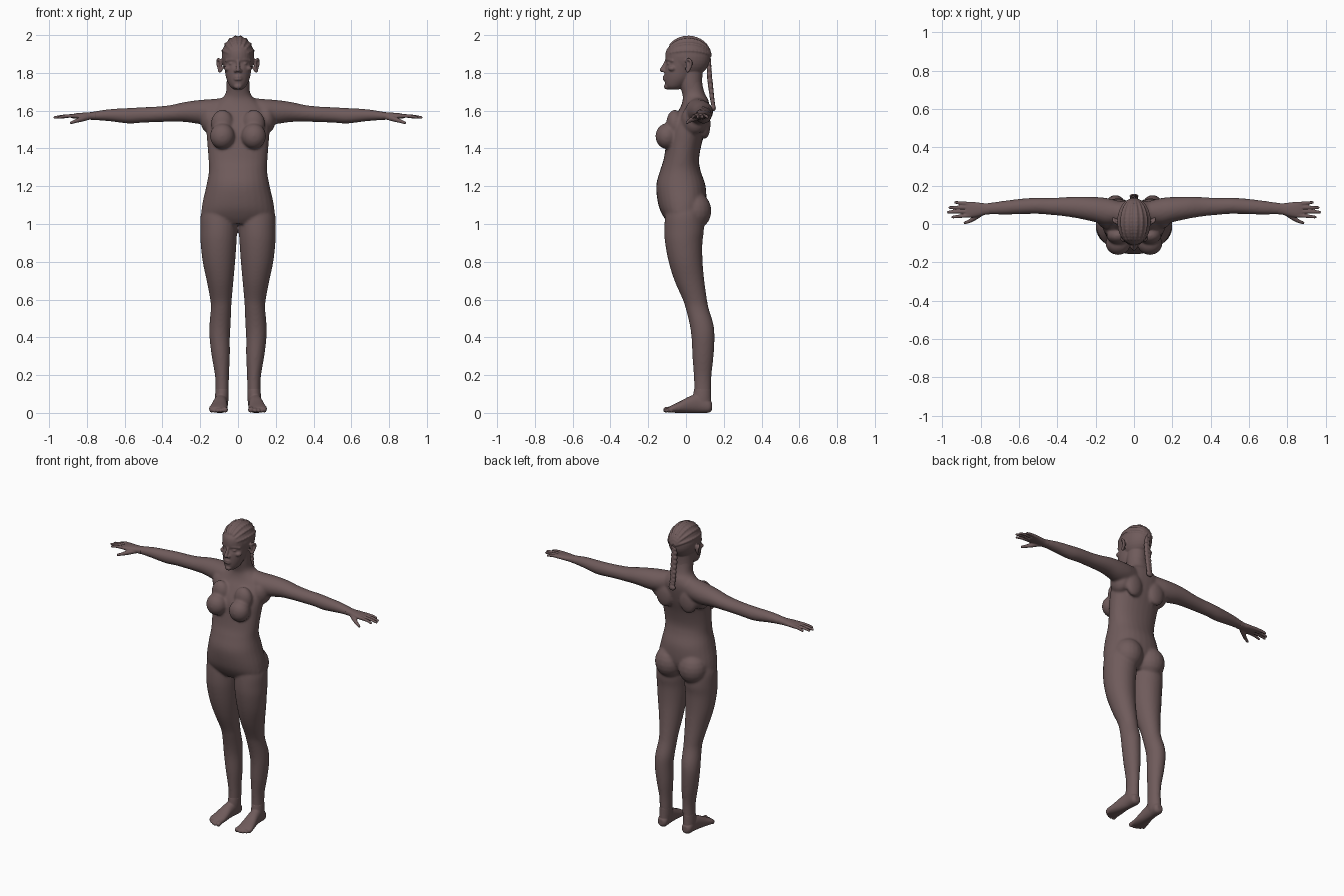
import bpy, bmesh, math

skin_mat = bpy.data.materials.new("brown_skin")
skin_mat.diffuse_color = (0.16, 0.105, 0.105, 1)
SIDES = (1, -1)


def spline(rows, steps):
    """Smooth (Catmull-Rom) interpolation of rows of numbers."""
    out, n = [], len(rows)
    for i in range(n - 1):
        p = [rows[max(0, min(n - 1, i + k))] for k in (-1, 0, 1, 2)]
        for s in range(steps):
            t = s / steps
            out.append([0.5 * (2 * b + (c - a) * t + (2 * a - 5 * b + 4 * c - d) * t * t
                               + (3 * b - a - 3 * c + d) * t ** 3) for a, b, c, d in zip(*p)])
    out.append(list(rows[-1]))
    return out


class Part:
    """Collects overlapping closed volumes and fuses them into one smooth skin."""

    def __init__(self):
        self.verts, self.faces = [], []

    def loft(self, axis, rows, side=1, power=1.0, n=28):
        """Closed body through elliptical rings: (position, u, v, radius u, radius v)."""
        rings, start = spline(rows, 4), len(self.verts)
        for p, u, v, ru, rv in rings:
            for i in range(n):
                c, s = math.cos(math.tau * i / n), math.sin(math.tau * i / n)
                a = u + ru * math.copysign(abs(c) ** power, c)
                b = v + rv * math.copysign(abs(s) ** power, s)
                x, y, z = {'x': (p, a, b), 'y': (a, p, b), 'z': (a, b, p)}[axis]
                self.verts.append((x * side, y, z))
        for j in range(len(rings) - 1):
            q = start + j * n
            for i in range(n):
                k = (i + 1) % n
                self.faces.append((q + i, q + k, q + n + k, q + n + i))
        self.faces.append(tuple(range(start + n - 1, start - 1, -1)))
        last = start + (len(rings) - 1) * n
        self.faces.append(tuple(range(last, last + n)))

    def ball(self, centre, radii, seg=20):
        rows, start, h = seg // 2, len(self.verts), seg // 2 - 1
        cx, cy, cz = centre
        rx, ry, rz = radii
        for j in range(1, rows):
            t = math.pi * j / rows
            for i in range(seg):
                a = math.tau * i / seg
                self.verts.append((cx + rx * math.sin(t) * math.cos(a),
                                   cy + ry * math.sin(t) * math.sin(a), cz + rz * math.cos(t)))
        top = len(self.verts)
        self.verts += [(cx, cy, cz + rz), (cx, cy, cz - rz)]
        for i in range(seg):
            k = (i + 1) % seg
            self.faces.append((top, start + i, start + k))
            for j in range(h - 1):
                q = start + j * seg
                self.faces.append((q + i, q + seg + i, q + seg + k, q + k))
            q = start + (h - 1) * seg
            self.faces.append((q + k, q + i, top + 1))

    def pair(self, centre, radii):
        for s in SIDES:
            self.ball((centre[0] * s, centre[1], centre[2]), radii)

    def strand(self, path, side=1, steps=5):
        """Rounded limb of overlapping spheres: (x, y, z, radius)."""
        for x, y, z, r in spline(path, steps):
            self.ball((x * side, y, z), (r, r, r), 10)

    def finish(self, name, voxel, rounds):
        me = bpy.data.meshes.new(name)
        me.from_pydata(self.verts, [], self.faces)
        bm = bmesh.new()
        bm.from_mesh(me)
        bmesh.ops.recalc_face_normals(bm, faces=bm.faces)
        bm.to_mesh(me)
        bm.free()
        me.materials.append(skin_mat)
        ob = bpy.data.objects.new(name, me)
        bpy.context.collection.objects.link(ob)
        r = ob.modifiers.new("fuse", 'REMESH')
        r.mode = 'VOXEL'
        r.voxel_size = voxel
        r.use_smooth_shade = True
        s = ob.modifiers.new("soften", 'SMOOTH')
        s.factor = 0.5
        s.iterations = rounds


# Torso with neck
b = Part()
b.loft('z', [(1.00, 0, -.02, .10, .07), (1.04, 0, -.02, .185, .10), (1.10, 0, -.02, .190, .126),
             (1.20, 0, -.027, .168, .131), (1.28, 0, -.03, .154, .108), (1.34, 0, -.025, .156, .094),
             (1.42, 0, -.012, .162, .094), (1.50, 0, .005, .168, .10), (1.57, 0, .03, .165, .09),
             (1.62, 0, .048, .14, .077), (1.66, 0, .05, .092, .067), (1.69, 0, .04, .066, .06),
             (1.75, 0, .025, .059, .06), (1.82, 0, .02, .055, .06)], power=.92)
b.pair((.085, .045, 1.07), (.092, .09, .10))       # buttocks
b.pair((.083, -.102, 1.465), (.066, .06, .068))    # breasts
b.pair((.083, -.06, 1.53), (.06, .045, .075))
b.pair((.085, .10, 1.53), (.06, .03, .08))         # shoulder blades
b.pair((.145, .045, 1.555), (.055, .07, .08))      # armpits

# Arms and legs
for s in SIDES:
    b.loft('x', [(.06, .06, 1.60, .055, .07), (.14, .065, 1.595, .07, .066), (.20, .075, 1.593, .066, .064),
                 (.28, .085, 1.593, .058, .053), (.36, .09, 1.585, .05, .044), (.44, .092, 1.58, .044, .041),
                 (.51, .095, 1.577, .042, .041), (.58, .092, 1.573, .041, .041),
                 (.68, .085, 1.576, .036, .032), (.76, .08, 1.573, .030, .023),
                 (.80, .077, 1.571, .032, .018)], s)
    b.loft('z', [(.03, .088, .09, .034, .046), (.08, .086, .088, .035, .046), (.13, .084, .088, .035, .045),
                 (.2, .085, .088, .037, .047), (.3, .091, .09, .048, .056), (.4, .097, .09, .054, .061),
                 (.47, .095, .082, .056, .063), (.55, .09, .06, .054, .061), (.6, .09, .047, .057, .064),
                 (.7, .095, .018, .071, .079), (.8, .101, -.002, .086, .09), (.9, .103, -.012, .095, .099),
                 (.97, .102, -.01, .098, .105), (1.05, .1, -.01, .097, .1), (1.12, .09, -.01, .08, .09)], s)
b.finish("body", .007, 9)

# Feet with toes
b = Part()
toes = [(.068, -.122, .0155), (.091, -.120, .011), (.109, -.113, .0105), (.125, -.102, .010), (.141, -.088, .010)]
for s in SIDES:
    b.loft('y', [(.138, .088, .035, .018, .02), (.12, .088, .036, .032, .035), (.07, .09, .05, .034, .05),
                 (.02, .095, .044, .038, .044), (-.03, .1, .031, .045, .031), (-.07, .105, .022, .049, .021),
                 (-.092, .104, .017, .042, .014)], s, .9)
    b.loft('z', [(.03, .088, .088, .033, .044), (.08, .086, .085, .036, .048), (.13, .084, .088, .0345, .0445)], s)
    for x, tip, r in toes:
        b.strand([(x * .9 + .01, tip + .05, .022, r), (x, tip + .025, .019, r * .9), (x, tip + r, r + .001, r)], s)
b.finish("feet", .0045, 3)

# Hands with fingers and thumb
b = Part()
fingers = [(.045, .955, .036), (.066, .978, .062), (.087, .970, .086), (.105, .940, .113)]
for s in SIDES:
    b.loft('x', [(.75, .08, 1.573, .0295, .0235), (.78, .078, 1.572, .030, .020), (.81, .076, 1.572, .036, .018),
                 (.85, .075, 1.572, .041, .015), (.878, .076, 1.571, .039, .011)], s, .9)
    for y0, tip, y1 in fingers:
        b.strand([(.85, y0, 1.572, .0115), (.5 * (.86 + tip), .5 * (y0 + y1), 1.571, .0098),
                  (tip - .008, y1, 1.564, .0078)], s, 8)
    b.strand([(.79, .06, 1.566, .015), (.825, .037, 1.556, .0145), (.855, .017, 1.546, .011),
              (.883, .006, 1.536, .008)], s, 6)
b.finish("hands", .004, 2)

# Head: skull, face and jaw
b = Part()
b.ball((0, .012, 1.885), (.086, .118, .109), 36)
b.loft('z', [(1.712, 0, -.065, .022, .026), (1.73, 0, -.058, .043, .05), (1.77, 0, -.042, .062, .072),
             (1.82, 0, -.032, .071, .081), (1.85, 0, -.025, .075, .08), (1.88, 0, -.018, .078, .092),
             (1.92, 0, -.010, .078, .094), (1.95, 0, 0, .066, .08)])
b.loft('z', [(1.68, 0, .04, .062, .056), (1.75, 0, .025, .060, .061), (1.83, 0, .025, .058, .065)])
b.strand([(0, -.103, 1.865, .009), (0, -.116, 1.838, .010), (0, -.128, 1.816, .0125)])    # nose
b.pair((.013, -.116, 1.811), (.010, .011, .009))
b.pair((.033, -.088, 1.849), (.016, .013, .010))                                          # eyes
b.pair((.052, -.072, 1.823), (.022, .022, .016))                                          # cheekbones
b.ball((0, -.100, 1.728), (.022, .017, .016))                                             # chin
for s in SIDES:
    b.strand([(.006, -.101, 1.868, .009), (.034, -.092, 1.871, .010), (.06, -.070, 1.864, .009)], s)  # brows
    for z, r in ((1.779, .006), (1.767, .007)):                                           # lips
        b.strand([(0, -.117, z, r), (.013, -.112, z, r), (.026, -.101, 1.773, .004)], s)
    b.strand([(.084, .004, 1.825, .008), (.097, .008, 1.808, .008), (.103, .022, 1.83, .008),
              (.108, .028, 1.855, .008), (.104, .014, 1.872, .008), (.090, .004, 1.862, .008)], s)    # ears
    b.ball((.093 * s, .014, 1.842), (.007, .017, .03))

# Hair rows swept back over the skull
for tilt in (-72, -50, -30, -10, 10, 30, 50, 72):
    a = math.radians(tilt)
    for k in range(28):
        t = math.radians(36 + k * 5)
        r = .0075 + .0012 * (k % 2)
        b.ball((.085 * math.sin(a) * math.sin(t), .012 - .117 * math.cos(t),
                1.885 + .107 * math.cos(a) * math.sin(t)), (r, r, r), 8)
b.finish("head", .0045, 3)

# Plait hanging down the back
b = Part()
for k, (x, y, z, r) in enumerate(spline([(0, .122, 1.87, .013), (0, .124, 1.79, .017),
                                         (0, .134, 1.70, .016), (0, .143, 1.635, .013)], 6)):
    b.ball((.007 * (-1) ** k, y, z), (r * .9, r * .85, r * 1.15))
b.ball((0, .145, 1.615), (.024, .013, .019))
b.finish("plait", .0045, 2)
